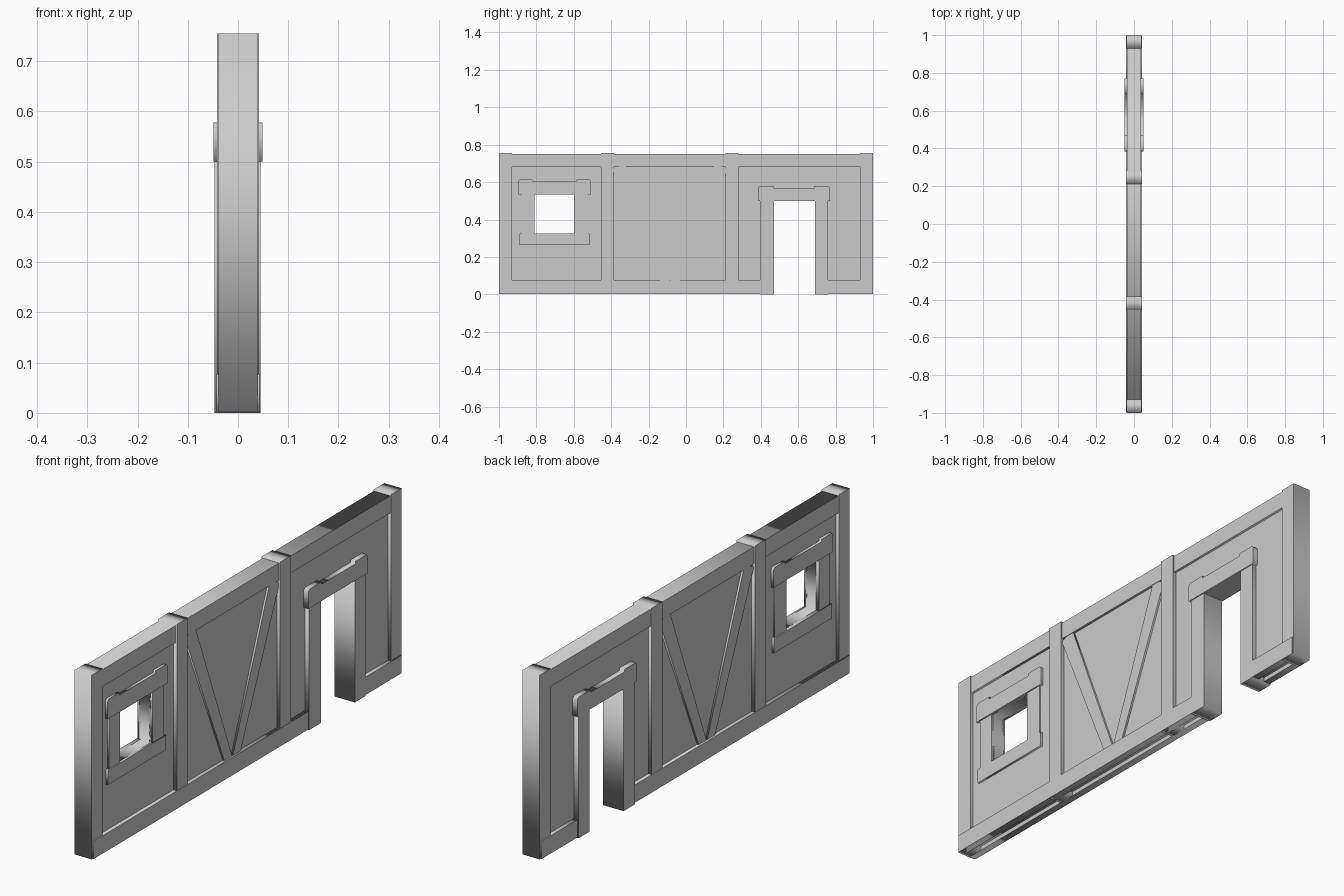
import bpy
from math import radians

if "Cube" in bpy.data.objects:
    bpy.data.objects.remove(bpy.data.objects["Cube"])


def slab(name, outlines, x0, x1):
    """Extrude (y, z) outlines along x; inner outlines become holes."""
    cu = bpy.data.curves.new(name, 'CURVE')
    cu.dimensions = '2D'
    cu.fill_mode = 'BOTH'
    cu.extrude = abs(x1 - x0) / 2
    for pts in outlines:
        sp = cu.splines.new('POLY')
        sp.points.add(len(pts) - 1)
        for p, (y, z) in zip(sp.points, pts):
            p.co = (y, z, 0, 1)
        sp.use_cyclic_u = True
    ob = bpy.data.objects.new(name, cu)
    bpy.context.collection.objects.link(ob)
    ob.rotation_euler = (radians(90), 0, radians(90))
    ob.location.x = (x0 + x1) / 2
    bpy.ops.object.select_all(action='DESELECT')
    ob.select_set(True)
    bpy.context.view_layer.objects.active = ob
    bpy.ops.object.convert(target='MESH')
    return bpy.context.view_layer.objects.active


def rect(y0, y1, z0, z1):
    return [(y0, z0), (y1, z0), (y1, z1), (y0, z1)]


def lintel(y0, y1, z0, z1, end, lip=0.01, c=0.008):
    """Head board with raised, chamfered ends."""
    top = z1 + lip
    return [(y0, z0), (y0 + end, z0), (y1 - end, z0), (y1, z0),
            (y1, top - c), (y1 - c, top), (y1 - end, top), (y1 - end, z1),
            (y0 + end, z1), (y0 + end, top), (y0 + c, top), (y0, top - c)]


# Plaster panel with door notch and window hole
panel = [(-0.98, 0.02), (0.45, 0.02), (0.45, 0.52), (0.71, 0.52),
         (0.71, 0.02), (0.98, 0.02), (0.98, 0.74), (-0.98, 0.74)]
slab("wall_panel", [panel, rect(-0.81, -0.6, 0.325, 0.535)], -0.027, 0.027)

# Posts: two at the ends, two in between
for name, y0, y1, x in (("end_post_front", -1, -0.93, 0.039),
                        ("mid_post_front", -0.455, -0.385, 0.042),
                        ("mid_post_back", 0.212, 0.282, 0.042),
                        ("end_post_back", 0.93, 1, 0.039)):
    slab(name, [rect(y0, y1, 0.003, 0.755)], -x, x)

# Top beam
slab("top_beam", [rect(-0.99, 0.99, 0.68, 0.75)], -0.037, 0.037)

# Bottom boards, braces and window trim on both faces
apex = -0.085
for side, s in (("right", 1), ("left", -1)):
    slab("sill_board_long_" + side, [rect(-0.995, 0.44, 0.003, 0.076)], s * 0.014, s * 0.043)
    slab("sill_board_short_" + side, [rect(0.72, 0.995, 0.003, 0.076)], s * 0.014, s * 0.043)
    for k, tag in ((1, "back"), (-1, "front")):
        brace = [(apex + k * a, z) for a, z in
                 ((0.0, 0.07), (0.05, 0.07), (0.305, 0.67), (0.24, 0.69))]
        slab(f"brace_{tag}_{side}", [brace], s * 0.02, s * 0.035)
    slab("window_head_" + side, [lintel(-0.895, -0.51, 0.535, 0.605, 0.075)],
         s * 0.02, s * 0.038)
    slab("window_sill_" + side, [rect(-0.89, -0.515, 0.265, 0.325)], s * 0.02, s * 0.036)
    for tag, y0, y1 in (("front", -0.88, -0.81), ("back", -0.6, -0.525)):
        slab(f"window_jamb_{tag}_{side}", [rect(y0, y1, 0.325, 0.535)], s * 0.02, s * 0.033)

# Door frame
slab("door_jamb_front", [rect(0.395, 0.47, 0, 0.5)], -0.047, 0.045)
slab("door_jamb_back", [rect(0.69, 0.76, 0, 0.5)], -0.047, 0.045)
slab("door_head", [lintel(0.385, 0.77, 0.5, 0.568, 0.083)], -0.049, 0.049)
